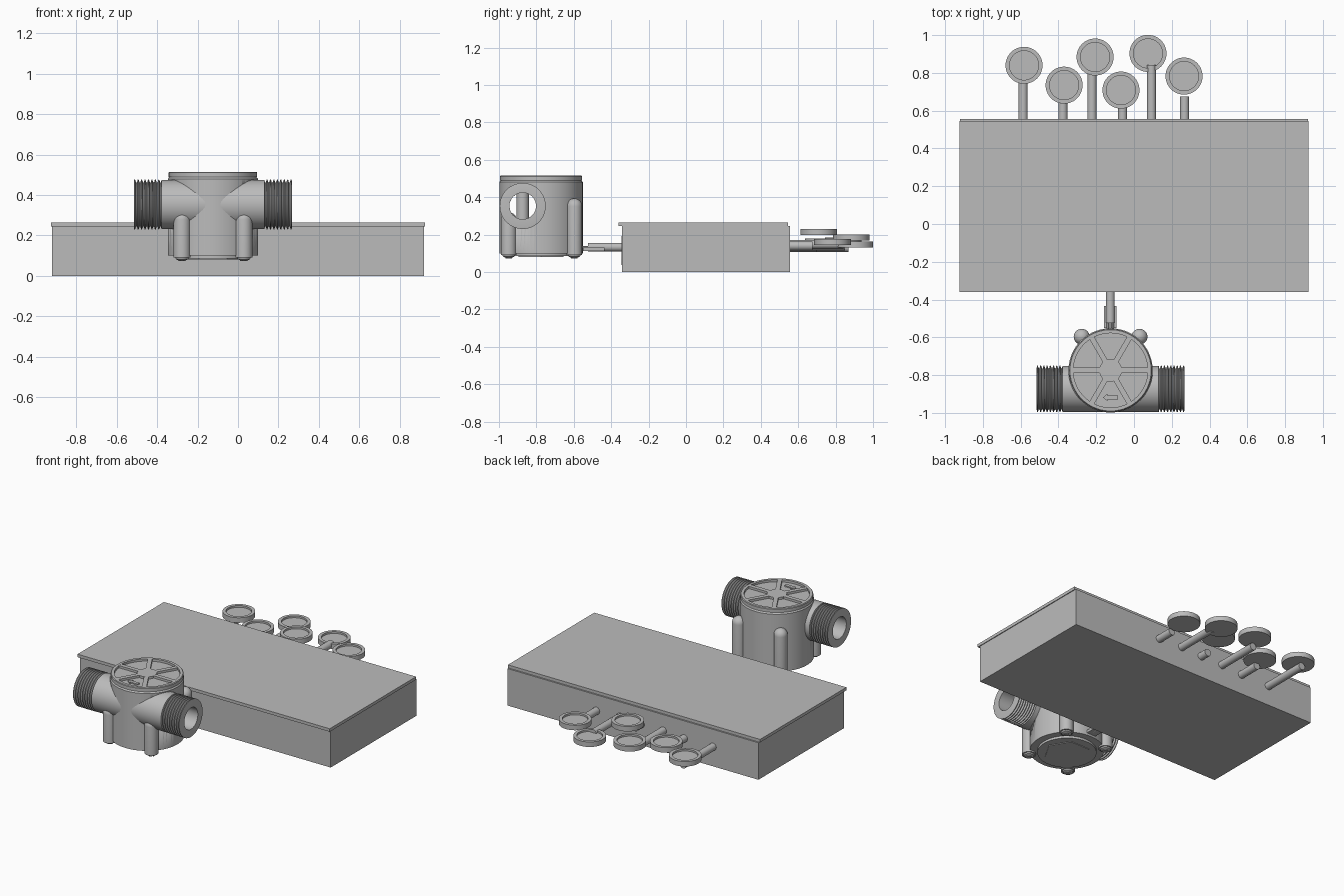
import bpy, bmesh, math
from mathutils import Matrix, Vector

cube = bpy.data.objects.get("Cube")
if cube:
    bpy.data.objects.remove(cube, do_unlink=True)

grey = bpy.data.materials.new("plain_grey")
grey.use_nodes = True
grey.diffuse_color = (0.5, 0.5, 0.5, 1)
grey.node_tree.nodes["Principled BSDF"].inputs["Base Color"].default_value = (0.5, 0.5, 0.5, 1)

AXES = {"z": Matrix.Identity(4),
        "x": Matrix.Rotation(math.pi / 2, 4, "Y"),
        "y": Matrix.Rotation(-math.pi / 2, 4, "X")}


def finish(name, bm, matrix=None, smooth=True):
    if matrix:
        bm.transform(matrix)
    bmesh.ops.remove_doubles(bm, verts=bm.verts, dist=1e-5)
    bmesh.ops.recalc_face_normals(bm, faces=bm.faces)
    mesh = bpy.data.meshes.new(name)
    bm.to_mesh(mesh)
    bm.free()
    mesh.materials.append(grey)
    obj = bpy.data.objects.new(name, mesh)
    bpy.context.collection.objects.link(obj)
    bpy.ops.object.select_all(action="DESELECT")
    obj.select_set(True)
    bpy.context.view_layer.objects.active = obj
    if smooth:
        bpy.ops.object.shade_smooth_by_angle(angle=math.radians(30))
    return obj


def lathe(name, profile, loc, axis="z", closed=False, sides=48):
    """Spin (radius, height) points about an axis through loc."""
    bm = bmesh.new()
    verts = [bm.verts.new((r, 0, h)) for r, h in profile]
    pairs = list(zip(verts, verts[1:]))
    if closed:
        pairs.append((verts[-1], verts[0]))
    edges = [bm.edges.new(p) for p in pairs]
    bmesh.ops.spin(bm, geom=verts + edges, cent=(0, 0, 0), axis=(0, 0, 1),
                   angle=math.tau, steps=sides, use_merge=True)
    return finish(name, bm, Matrix.Translation(loc) @ AXES[axis])


def rod(name, r, length, loc, axis="z", sides=32):
    return lathe(name, [(0, 0), (r, 0), (r, length), (0, length)], loc, axis, sides=sides)


def box(name, lo, hi, matrix=None):
    bm = bmesh.new()
    bmesh.ops.create_cube(bm, size=1)
    lo, hi = Vector(lo), Vector(hi)
    bm.transform(Matrix.Translation((lo + hi) / 2) @ Matrix.Diagonal((*(hi - lo), 1)))
    return finish(name, bm, matrix, smooth=False)


def prism(name, outline, z0, z1, origin):
    bm = bmesh.new()
    face = bm.faces.new([bm.verts.new((x, y, z0)) for x, y in outline])
    top = bmesh.ops.extrude_face_region(bm, geom=[face])["geom"]
    bmesh.ops.translate(bm, vec=(0, 0, z1 - z0),
                        verts=[v for v in top if isinstance(v, bmesh.types.BMVert)])
    return finish(name, bm, Matrix.Translation(origin), smooth=False)


# Control box with a lid that overhangs at the front
box("control_box", (-0.92, -0.343, 0), (0.92, 0.555, 0.245))
box("box_lid", (-0.925, -0.36, 0.245), (0.925, 0.545, 0.265))
rod("cable_grommet", 0.077, 0.003, (-0.115, -0.346, 0.115), "y", 48)

# Dished buttons on the back: x, y, top height, stem x, stem end, stem height
BUTTONS = [(-0.582, 0.84, 0.185, -0.587, 0.87, 0.13),
           (-0.37, 0.735, 0.18, -0.376, 0.70, 0.13),
           (-0.206, 0.884, 0.2, -0.222, 0.85, 0.14),
           (-0.069, 0.709, 0.23, -0.06, 0.62, 0.14),
           (0.074, 0.903, 0.163, 0.093, 0.842, 0.148),
           (0.265, 0.783, 0.177, 0.268, 0.675, 0.14)]
DISH = [(0, -0.033), (0.098, -0.033), (0.098, 0), (0.077, 0), (0.077, -0.012), (0, -0.012)]
for i, (x, y, top, sx, end, sz) in enumerate(BUTTONS, 1):
    lathe(f"button_{i}", DISH, (x, y, top))
    rod(f"button_stem_{i}", 0.024, end - 0.54, (sx, 0.54, sz), "y", 24)

# Flow sensor body, bored through along the pipe
CX, CY = -0.124, -0.775
PY, PZ, BORE = -0.873, 0.353, 0.071
body = lathe("sensor_body", [(0, 0.1), (0.223, 0.1), (0.223, 0.48), (0.215, 0.49), (0, 0.49)],
             (CX, CY, 0), sides=72)
cutter = rod("bore_cutter", BORE, 1, (CX - 0.5, PY, PZ), "x", 48)
cutter.hide_render = True
cut = body.modifiers.new("bore", "BOOLEAN")
cut.operation, cut.object, cut.solver = "DIFFERENCE", cutter, "EXACT"
bpy.ops.object.select_all(action="DESELECT")
body.select_set(True)
bpy.context.view_layer.objects.active = body
bpy.ops.object.modifier_apply(modifier="bore")
bpy.data.objects.remove(cutter, do_unlink=True)
rod("rotor_shaft", 0.033, 0.16, (CX, PY, PZ - 0.08))

# Pipe with threaded ends, one closed hollow profile
HALF, PLAIN, RIDGES = 0.391, 0.255, 8
pitch = (HALF - PLAIN) / RIDGES
side = [(0.122, PLAIN)]
for k in range(RIDGES):
    h = PLAIN + k * pitch
    side += [(0.109, h + 0.002), (0.109, h + pitch * 0.35),
             (0.123, h + pitch * 0.65), (0.123, h + pitch * 0.9)]
side += [(0.112, HALF), (BORE, HALF)]
outer = [(r, -h) for r, h in reversed(side)] + side
lathe("threaded_pipe", outer, (CX, PY, PZ), "x", closed=True, sides=56)

# Cap: sunken floor with rim, hub and six spokes
lathe("cap_rim", [(0.0, 0.49), (0.219, 0.49), (0.219, 0.511), (0.215, 0.515),
                  (0.197, 0.515), (0.197, 0.5), (0, 0.5)], (CX, CY, 0), sides=72)
rod("cap_hub", 0.06, 0.018, (CX, CY, 0.497))
for k in range(3):
    turn = Matrix.Translation((CX, CY, 0)) @ Matrix.Rotation(k * math.pi / 3, 4, "Z")
    box(f"cap_spoke_{k + 1}", (-0.2, -0.014, 0.497), (0.2, 0.014, 0.5148), turn)
prism("flow_arrow", [(-0.04, 0), (-0.015, 0.021), (-0.015, 0.011), (0.038, 0.011),
                     (0.038, -0.011), (-0.015, -0.011), (-0.015, -0.021)],
      0.498, 0.508, (CX, -0.918, 0))

# Base cover with a raised hexagonal pad
rod("base_cover", 0.178, 0.02, (CX, CY, 0.085), sides=48)
rod("base_pad", 0.14, 0.01, (CX, CY, 0.081), sides=6)

# Domed screw columns with cross-slotted screws below
for label, y, top in (("front", -0.948, 0.32), ("back", -0.597, 0.393)):
    for hand, sx in (("right", -1), ("left", 1)):
        x, r = CX + sx * 0.153, 0.042
        dome = [(r * math.cos(a), top - r + r * math.sin(a))
                for a in (k * math.pi / 16 for k in range(9))]
        lathe(f"{label}_{hand}_column", [(0, 0.09), (r, 0.09)] + dome, (x, y, 0), sides=32)
        lathe(f"{label}_{hand}_screw", [(0, 0.074), (0.018, 0.076), (0.03, 0.082), (0.034, 0.092)],
              (x, y, 0), sides=24)
        for dx, dy in ((0.018, 0.004), (0.004, 0.018)):
            box(f"{label}_{hand}_screw_cross", (x - dx, y - dy, 0.073), (x + dx, y + dy, 0.08))

# Cable, its socket and three wires into the sensor
rod("cable", 0.023, 0.185, (-0.125, -0.525, 0.133), "y", 24)
box("cable_socket", (-0.158, -0.55, 0.112), (-0.092, -0.435, 0.13))
for k in (-1, 0, 1):
    rod(f"wire_{k + 2}", 0.006, 0.06, (-0.125 + k * 0.014, -0.57, 0.133), "y", 12)
